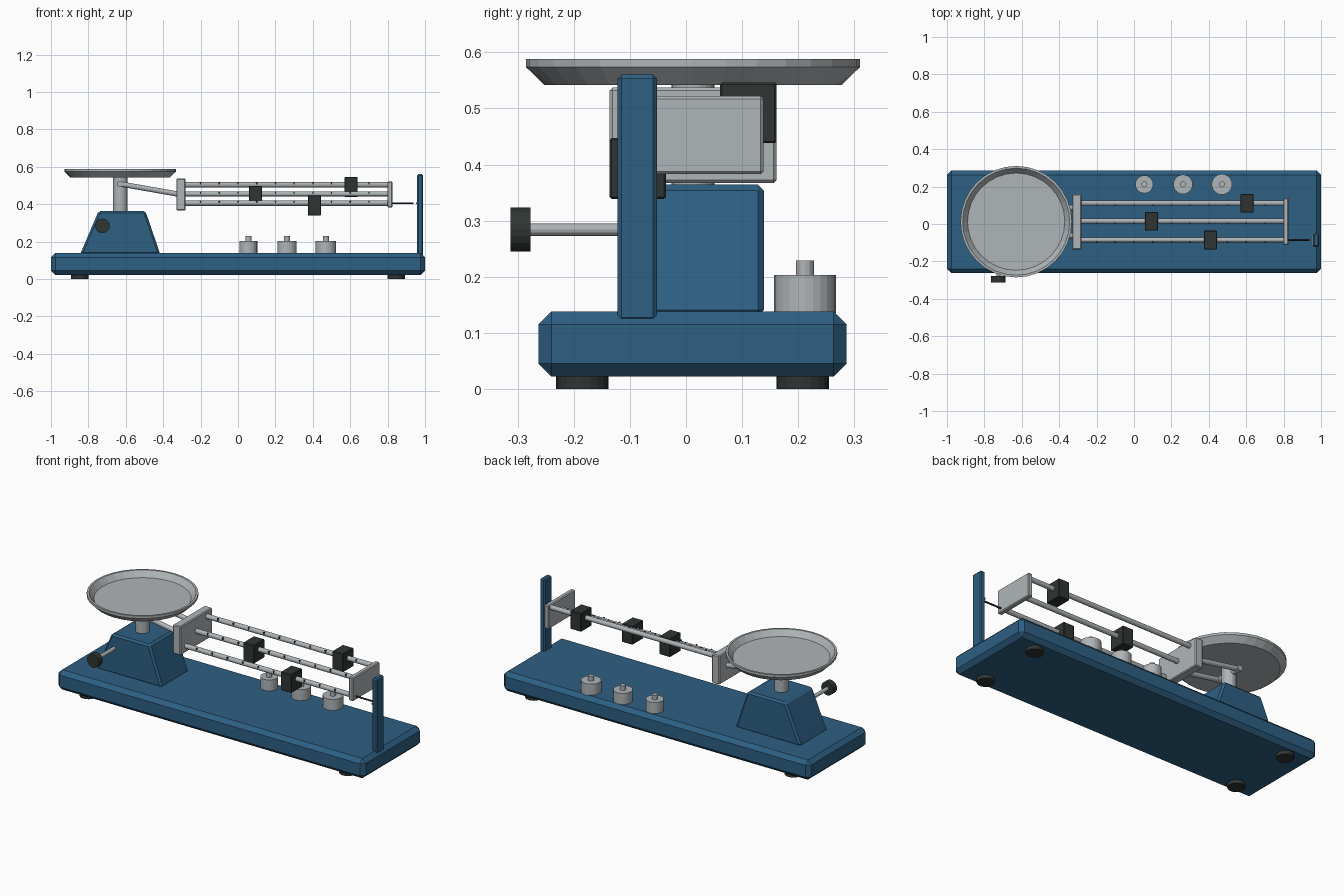
import bpy, bmesh, math
from mathutils import Vector

cube = bpy.data.objects.get("Cube")
if cube:
    bpy.data.objects.remove(cube, do_unlink=True)


def material(name, rgb):
    m = bpy.data.materials.new(name)
    m.use_nodes = True
    m.diffuse_color = (*rgb, 1)
    m.node_tree.nodes["Principled BSDF"].inputs["Base Color"].default_value = (*rgb, 1)
    return m


BLUE = material("blue enamel", (0.027, 0.115, 0.23))
STEEL = material("brushed steel", (0.43, 0.46, 0.475))
DARK = material("dark rubber", (0.028, 0.036, 0.034))


def finish(name, bm, mat, bevel=0):
    bmesh.ops.recalc_face_normals(bm, faces=bm.faces)
    mesh = bpy.data.meshes.new(name)
    bm.to_mesh(mesh)
    bm.free()
    ob = bpy.data.objects.new(name, mesh)
    bpy.context.collection.objects.link(ob)
    mesh.materials.append(mat)
    if bevel:
        mod = ob.modifiers.new("edge_bevel", 'BEVEL')
        mod.width = bevel
        mod.segments = 1
    return ob


def box(name, low, high, mat, bevel=0):
    low, high = Vector(low), Vector(high)
    bm = bmesh.new()
    bmesh.ops.create_cube(bm, size=1)
    for v in bm.verts:
        v.co = (low + high) / 2 + v.co * (high - low)
    return finish(name, bm, mat, bevel)


def rod(name, start, end, radius, mat, sides=16, bevel=0):
    start, end = Vector(start), Vector(end)
    axis = end - start
    bm = bmesh.new()
    bmesh.ops.create_cone(bm, cap_ends=True, segments=sides, radius1=radius,
                          radius2=radius, depth=axis.length)
    ob = finish(name, bm, mat, bevel)
    ob.location = (start + end) / 2
    ob.rotation_mode = 'QUATERNION'
    ob.rotation_quaternion = Vector((0, 0, 1)).rotation_difference(axis)
    return ob


def lathe(name, profile, x, y, mat, sides=32):
    bm = bmesh.new()
    verts = [bm.verts.new((x + r, y, z)) for r, z in profile]
    edges = [bm.edges.new(pair) for pair in zip(verts, verts[1:])]
    bmesh.ops.spin(bm, geom=verts + edges, cent=(x, y, 0), axis=(0, 0, 1),
                   angle=math.tau, steps=sides)
    bmesh.ops.remove_doubles(bm, verts=bm.verts, dist=0.0005)
    return finish(name, bm, mat)


MID = 0.0125   # centre line of the mechanism
PAN_X = -0.63

# Base plate and feet
box("base", (-1, -0.263, 0.022), (1, 0.286, 0.138), BLUE, 0.023)
for side, x in (("right", -0.845), ("left", 0.845)):
    for end, y in (("front", -0.185), ("back", 0.208)):
        rod(f"foot_{end}_{side}", (x, y, 0), (x, y, 0.03), 0.047, DARK, 20)

# Tapered pedestal
bm = bmesh.new()
outline = [(-0.845, 0.13), (-0.415, 0.13), (-0.495, 0.364), (-0.745, 0.364)]
face = bm.faces.new([bm.verts.new((x, -0.116, z)) for x, z in outline])
ext = bmesh.ops.extrude_face_region(bm, geom=[face])
bmesh.ops.translate(bm, vec=(0, 0.255, 0),
                    verts=[g for g in ext["geom"] if isinstance(g, bmesh.types.BMVert)])
finish("pedestal", bm, BLUE, 0.011)

# Weighing pan on its stem
rod("pan_stem", (PAN_X, MID, 0.35), (PAN_X, MID, 0.55), 0.038, STEEL, 20)
lathe("pan", [(0, 0.542), (0.265, 0.542), (0.298, 0.574), (0.298, 0.588),
              (0.286, 0.588), (0.26, 0.555), (0, 0.555)], PAN_X, MID, STEEL)

# Pivot bar and twin arms reaching to the beam frame
rod("pivot_bar", (PAN_X, MID - 0.09, 0.508), (PAN_X, MID + 0.09, 0.508), 0.017, STEEL, 12)
for side, offset in (("front", -0.075), ("back", 0.075)):
    rod(f"arm_{side}", (PAN_X, MID + offset, 0.508), (-0.31, MID + offset, 0.452),
        0.014, STEEL, 12)

# Beam frame plates
box("inner_frame_plate", (-0.33, -0.136, 0.367), (-0.28, 0.161, 0.537), STEEL, 0.005)
box("outer_frame_plate", (0.798, -0.112, 0.383), (0.827, 0.138, 0.522), STEEL, 0.005)

# Three stepped beams with notch marks and sliding poises
for name, y, z, slide in (("front", -0.085, 0.405, 0.408),
                          ("middle", MID + 0.003, 0.455, 0.093),
                          ("back", 0.112, 0.504, 0.605)):
    rod(f"{name}_beam", (-0.29, y, z), (0.81, y, z), 0.014, STEEL, 12)
    for i in range(10):
        x = -0.2 + i * 0.1
        box(f"{name}_beam_mark_{i + 1}", (x - 0.003, y - 0.016, z),
            (x + 0.003, y - 0.008, z + 0.014), DARK)
    box(f"{name}_poise", (slide - 0.035, y - 0.051, z - 0.066),
        (slide + 0.035, y + 0.049, z + 0.042), DARK, 0.003)

# Pointer and scale post
rod("pointer", (0.82, -0.085, 0.405), (0.937, -0.085, 0.405), 0.005, DARK, 8)
box("scale_post", (0.957, -0.122, 0.12), (0.99, -0.052, 0.56), BLUE, 0.007)
box("zero_mark", (0.951, -0.115, 0.4), (0.958, -0.06, 0.41), STEEL)

# Zero adjustment knob
rod("knob_shaft", (-0.725, -0.28, 0.284), (-0.725, -0.1, 0.284), 0.011, STEEL, 12)
rod("adjustment_knob", (-0.725, -0.313, 0.284), (-0.725, -0.277, 0.284), 0.039, DARK, 20)

# Loose weights on the base
for i, (x, r) in enumerate(((0.055, 0.048), (0.262, 0.052), (0.47, 0.055))):
    rod(f"weight_{i + 1}", (x, 0.212, 0.135), (x, 0.212, 0.203), r, STEEL, 24)
    rod(f"weight_grip_{i + 1}", (x, 0.212, 0.2), (x, 0.212, 0.229), 0.016, STEEL, 12)
